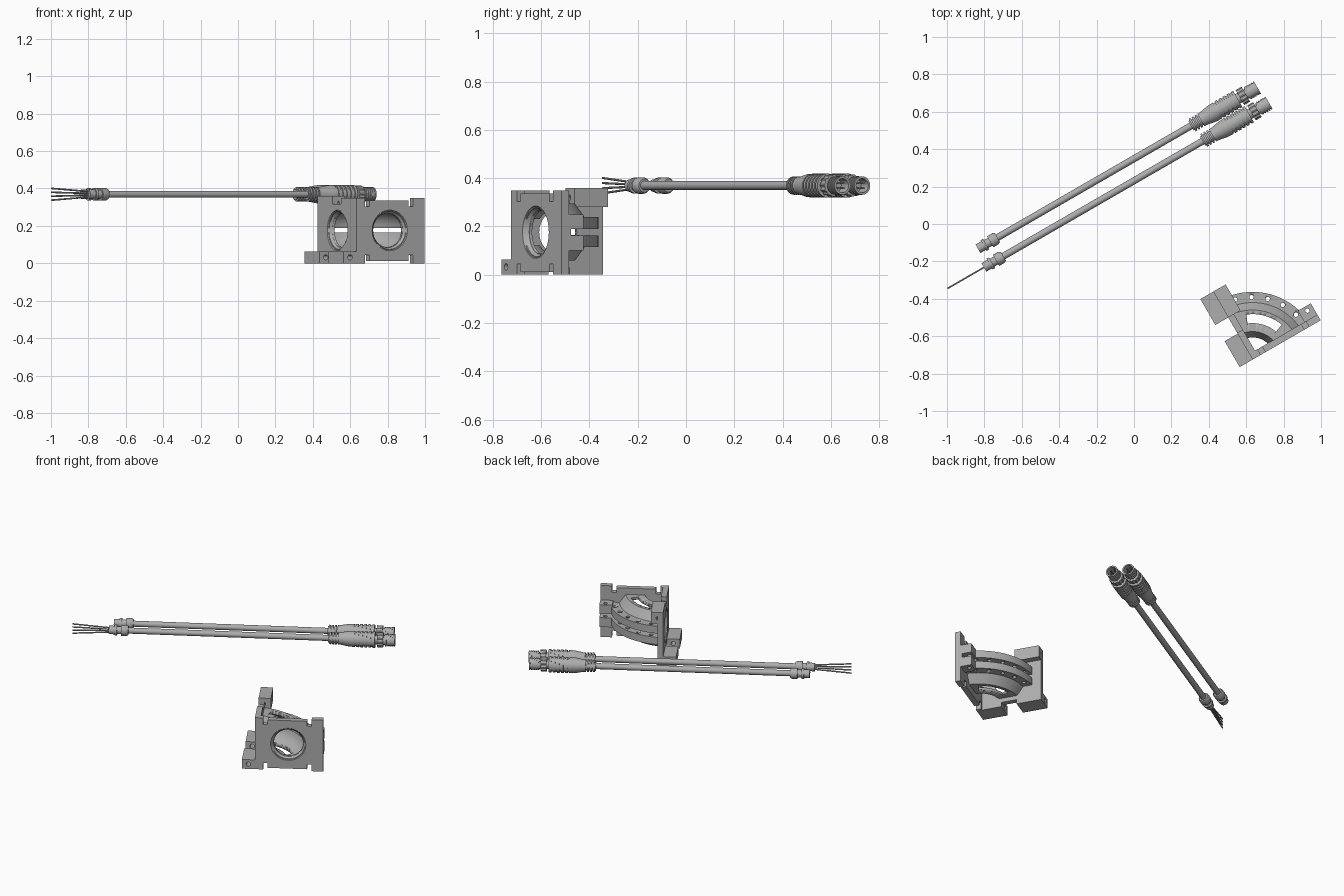
import bpy, bmesh, math
from mathutils import Matrix, Vector

if "Cube" in bpy.data.objects:
    bpy.data.objects.remove(bpy.data.objects["Cube"])

grey = bpy.data.materials.new("light_grey")
grey.use_nodes = True
grey.diffuse_color = (0.42, 0.42, 0.42, 1)
grey.node_tree.nodes["Principled BSDF"].inputs["Base Color"].default_value = (0.42, 0.42, 0.42, 1)


def finish(name, bm, smooth=False):
    bmesh.ops.recalc_face_normals(bm, faces=bm.faces)
    mesh = bpy.data.meshes.new(name)
    bm.to_mesh(mesh)
    bm.free()
    mesh.materials.append(grey)
    ob = bpy.data.objects.new(name, mesh)
    bpy.context.collection.objects.link(ob)
    if smooth:
        activate(ob)
        bpy.ops.object.shade_smooth_by_angle(angle=math.radians(35))
    return ob


def activate(ob):
    bpy.ops.object.select_all(action="DESELECT")
    ob.select_set(True)
    bpy.context.view_layer.objects.active = ob


def box(name, lo, hi):
    bm = bmesh.new()
    lo, hi = Vector(lo), Vector(hi)
    size = Matrix.Diagonal((*(hi - lo), 1))
    bmesh.ops.create_cube(bm, size=1, matrix=Matrix.Translation((lo + hi) / 2) @ size)
    return finish(name, bm)


def cylinder(name, centre, axis, r1, r2, depth, sides=32):
    bm = bmesh.new()
    turn = Vector(axis).to_track_quat("Z", "Y").to_matrix().to_4x4()
    bmesh.ops.create_cone(bm, cap_ends=True, segments=sides, radius1=r1, radius2=r2,
                          depth=depth, matrix=Matrix.Translation(centre) @ turn)
    return finish(name, bm, True)


def revolve(name, points, axis, start=0, end=360, steps=32):
    """Sweep a closed outline of 3D points round an axis through the origin."""
    bm = bmesh.new()
    full = end - start == 360
    rings = []
    for i in range(steps if full else steps + 1):
        turn = Matrix.Rotation(math.radians(start + (end - start) * i / steps), 3, axis)
        rings.append([bm.verts.new(turn @ Vector(p)) for p in points])
    n = len(points)
    for a, b in zip(rings, rings[1:] + (rings[:1] if full else [])):
        for k in range(n):
            bm.faces.new((a[k], a[(k + 1) % n], b[(k + 1) % n], b[k]))
    if not full:
        bm.faces.new(rings[0])
        bm.faces.new(rings[-1])
    bmesh.ops.remove_doubles(bm, verts=bm.verts, dist=1e-6)
    return finish(name, bm, True)


def cut(ob, cutters):
    for c in cutters:
        c.hide_render = True
        mod = ob.modifiers.new("cut", "BOOLEAN")
        mod.operation, mod.solver, mod.object = "DIFFERENCE", "EXACT", c
        activate(ob)
        bpy.ops.object.modifier_apply(modifier=mod.name)
        bpy.data.objects.remove(c)


# ---- Bracket: built with its vertical corner edge at the origin ----
W, H, T, MID, HOLE = 0.42, 0.348, 0.035, 0.176, 0.205
place = Matrix.Translation((0.634, -0.725, 0)) @ Matrix.Rotation(math.radians(30), 4, "Z")
bracket = []


def plate(name, along_x):
    def p(a, d, z):
        return (a, d, z) if along_x else (d, a, z)
    ob = box(name, p(0, 0, 0), p(W, T, H))
    inward = p(0, 1, 0)
    cutters = [cylinder("bore", p(HOLE, 0.02, MID), inward, 0.09, 0.09, 0.2),
               cylinder("countersink", p(HOLE, 0.005, MID), inward, 0.118, 0.092, 0.034)]
    if along_x:
        # Edge slots and shallow relief between them
        for a in (0.065, 0.335):
            for z in (0.01, H - 0.01):
                cutters.append(box("slot", (a - 0.014, -0.1, z - 0.035), (a + 0.014, 0.1, z + 0.035)))
        for z in (0, H):
            cutters.append(box("relief", (0.065, -0.1, z - 0.012), (0.335, 0.1, z + 0.012)))
    else:
        cutters.append(box("base_notch", (-0.1, 0.16, -0.1), (0.1, 0.26, 0.03)))
        cutters.append(box("top_notch", (-0.1, 0.165, H - 0.03), (0.1, 0.26, 1)))
    cut(ob, cutters)
    bracket.append(ob)


plate("front_plate", True)
plate("side_plate", False)

# Mounting feet on the side plate
for name, a, b in (("front_foot", 0, 0.16), ("back_foot", 0.26, 0.42)):
    foot = box(name, (-0.08, a, 0), (0.004, b, 0.062))
    mid = (a + b) / 2
    cut(foot, [cylinder("bolt_hole", (-0.04, mid, 0.032), (0, 1, 0), 0.014, 0.014, 0.4, 16)])
    bracket.append(foot)

# Clamp blocks at the free ends of both plates
top_block = box("top_block", (0, 0.26, 0.28), (0.076, 0.42, 0.36))
cut(top_block, [cylinder("bolt_hole", (0.03, 0.3, 0.32), (0, 1, 0), 0.014, 0.014, 0.6, 16)])
end_block = box("end_block", (0.34, 0.01, 0.1), (W, 0.105, 0.25))
cut(end_block, [cylinder("pin_hole", (0.385, 0.08, MID), (0, 0, 1), 0.012, 0.012, 1, 16),
                box("slit", (0, 0.045, MID - 0.013), (1, 1, MID + 0.013))])
bracket += [top_block, end_block]

# Curved duct: mirrored upper and lower shells with a slit between them
R = 0.102
for name, s in (("upper_duct", 1), ("lower_duct", -1)):
    outline = [(0.362, 0.013), (0.362, 0.062), (0.305, 0.062), (0.265, 0.118), (0.15, 0.118)]
    for i in range(13):
        t = math.radians(148 - i * 141 / 12)
        outline.append((HOLE + R * math.cos(t), R * math.sin(t)))
    shell = revolve(name, [(r, 0, MID + s * z) for r, z in outline], "Z", 1, 89, 28)
    cutters = [cylinder("pin_hole", (0.334 * math.cos(t), 0.334 * math.sin(t), MID), (0, 0, 1),
                        0.012, 0.012, 0.5, 16)
               for t in (math.radians(16 + 15 * k) for k in range(5))]
    z0, z1 = MID + s * 0.05, MID + s * 0.2
    cutters.append(revolve("window", [(0.195, 0, z0), (0.243, 0, z0), (0.243, 0, z1), (0.195, 0, z1)],
                           "Z", 20, 68, 16))
    cut(shell, cutters)
    bracket.append(shell)

for ob in bracket:
    ob.matrix_world = place

# ---- Cables: local x runs from the plug tip back along the cord ----
CZ = 0.369


def lathe(name, profile, where):
    ob = revolve(name, [(x, 0, r) for x, r in profile], "X", steps=28)
    ob.matrix_world = where
    return ob


def ridges(start, pitch, count, high, low):
    pts = []
    for k in range(count):
        x = start + k * pitch
        pts += [(x, high), (x + pitch * 0.6, high), (x + pitch * 0.6, low), (x + pitch, low)]
    return pts


def cable(side, tip, collar, wires):
    where = Matrix.Translation((*tip, CZ)) @ Matrix.Rotation(math.radians(210), 4, "Z")
    # Threaded plug sleeve, hollow at the tip
    thread = ridges(0, 0.013, 5, 0.038, 0.034)
    lathe(side + "_plug_sleeve", [(0.06, 0), (0.06, 0.029), (0, 0.029)] + thread
          + [(0.065, 0.028), (0.13, 0.028), (0.13, 0)], where)
    for k in range(4):
        a = math.radians(45 + 90 * k)
        pin = cylinder(side + "_contact_pin", (0.035, 0.014 * math.cos(a), 0.014 * math.sin(a)),
                       (1, 0, 0), 0.004, 0.004, 0.06, 10)
        pin.matrix_world = where
    # Knurled coupling nut
    bm = bmesh.new()
    n = 48
    rims = []
    for x in (0.072, 0.108):
        rims.append([bm.verts.new((x, r * math.cos(2 * math.pi * i / n), r * math.sin(2 * math.pi * i / n)))
                     for i in range(n) for r in [0.046 if i % 4 < 2 else 0.042]])
    for i in range(n):
        j = (i + 1) % n
        bm.faces.new((rims[0][i], rims[0][j], rims[1][j], rims[1][i]))
    bm.faces.new(rims[0])
    bm.faces.new(rims[1])
    finish(side + "_coupling_nut", bm).matrix_world = where
    # Ribbed grip tapering into the strain relief
    lathe(side + "_grip", [(0.122, 0)] + ridges(0.122, 0.025, 5, 0.05, 0.044)
          + [(0.247, 0.049), (0.28, 0.048), (0.335, 0.038)]
          + ridges(0.338, 0.018, 4, 0.038, 0.029) + [(0.41, 0)], where)
    lathe(side + "_cord", [(0.4, 0), (0.4, 0.0185), (collar + 0.06, 0.0185), (collar + 0.06, 0)], where)
    # Crimped end collar
    c = collar
    lathe(side + "_collar", [(c, 0), (c, 0.027), (c + 0.012, 0.034), (c + 0.045, 0.034), (c + 0.045, 0.024),
                             (c + 0.07, 0.024), (c + 0.07, 0.033), (c + 0.085, 0.033), (c + 0.085, 0.026),
                             (c + 0.12, 0.026), (c + 0.12, 0)], where)
    # Loose wires fanned out vertically
    for k in range(wires):
        spread = (k - (wires - 1) / 2)
        a, b = Vector((c + 0.1, 0, spread * 0.009)), Vector((1.985, 0, spread * 0.021))
        wire = cylinder(side + "_wire", (a + b) / 2, b - a, 0.0045, 0.0045, (b - a).length, 10)
        wire.matrix_world = where


cable("back_cable", (0.66, 0.73), 1.605, 0)
cable("front_cable", (0.722, 0.648), 1.64, 4)
